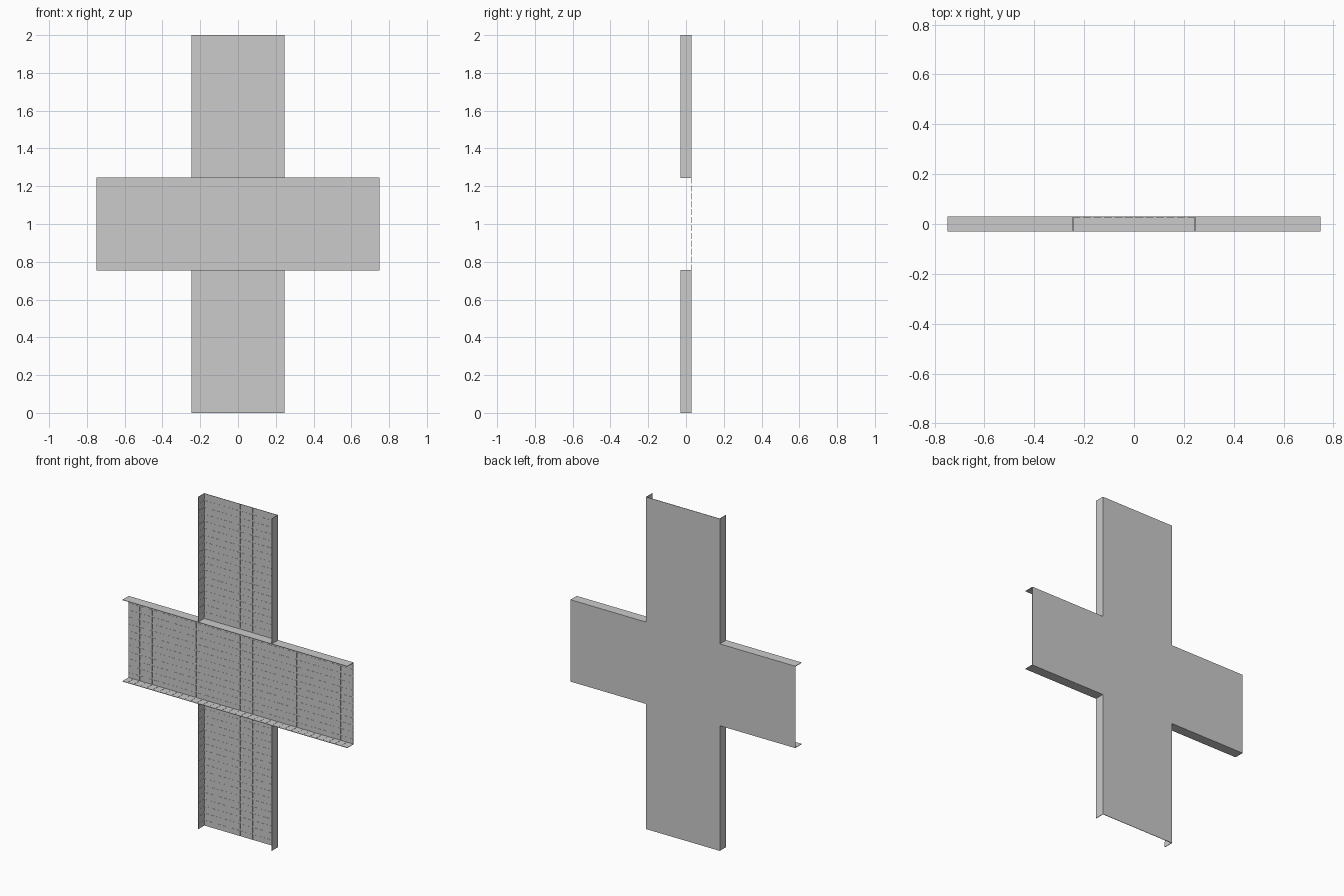
import bpy, bmesh
from mathutils import Vector

if "Cube" in bpy.data.objects:
    bpy.data.objects.remove(bpy.data.objects["Cube"])

W, L, ZC = 0.2465, 0.749, 1.0      # half arm width, half span, centre height
D, T = 0.03, 0.002                 # half depth, sheet thickness
GAP = 0.009
PITCH = (2.0 + GAP) / 48           # display cell spacing
S = PITCH - GAP                    # cell size
LIFT = 0.001                       # cell relief


def add_box(bm, lo, hi):
    lo, hi = Vector(lo), Vector(hi)
    verts = bmesh.ops.create_cube(bm, size=1)["verts"]
    for v in verts:
        v.co = (lo + hi) / 2 + Vector(a * b for a, b in zip(v.co, hi - lo))


def finish(bm, name):
    bmesh.ops.recalc_face_normals(bm, faces=bm.faces)
    me = bpy.data.meshes.new(name)
    bm.to_mesh(me)
    bm.free()
    ob = bpy.data.objects.new(name, me)
    bpy.context.collection.objects.link(ob)
    return ob


def cells(n):
    return [(i - (n - 1) / 2) * PITCH for i in range(n)]


# Cross-shaped back panel
bm = bmesh.new()
quarter = [(W, 1.0), (W, W), (L, W)]
outline = quarter + [(x, -z) for x, z in reversed(quarter)]
outline += [(-x, -z) for x, z in quarter] + [(-x, z) for x, z in reversed(quarter)]
face = bm.faces.new([bm.verts.new((x, D - T, ZC + z)) for x, z in outline])
ext = bmesh.ops.extrude_face_region(bm, geom=[face])["geom"]
bmesh.ops.translate(bm, vec=(0, T, 0),
                    verts=[g for g in ext if isinstance(g, bmesh.types.BMVert)])
finish(bm, "back_panel")

# Square display cells on the front of the panel
bm = bmesh.new()
h = S / 2
for x in cells(36):
    for z in cells(48):
        if abs(x) < W or abs(z) < W:
            add_box(bm, (x - h, D - T - LIFT, ZC + z - h), (x + h, D - T, ZC + z + h))
finish(bm, "display_cells")

# Side flanges: the horizontal pair runs through, the vertical ones stop at it
bm = bmesh.new()
for s in (-1, 1):
    a, b = sorted((s * W, s * (W - T)))
    add_box(bm, (-L, -D, ZC + a), (L, D, ZC + b))
    for lo, hi in ((0, ZC - W), (ZC + W, 2)):
        add_box(bm, (a, -D, lo), (b, D, hi))
finish(bm, "side_flanges")

# Segmented lining on the inner faces of the flanges
bm = bmesh.new()
for s in (-1, 1):
    a, b = sorted((s * (W - T), s * (W - T - LIFT)))
    for x in cells(36):
        add_box(bm, (x - h, -D, ZC + a), (x + h, D - T, ZC + b))
    for z in cells(48):
        if abs(z) > W:
            add_box(bm, (a, -D, ZC + z - h), (b, D - T, ZC + z + h))
finish(bm, "flange_lining")
